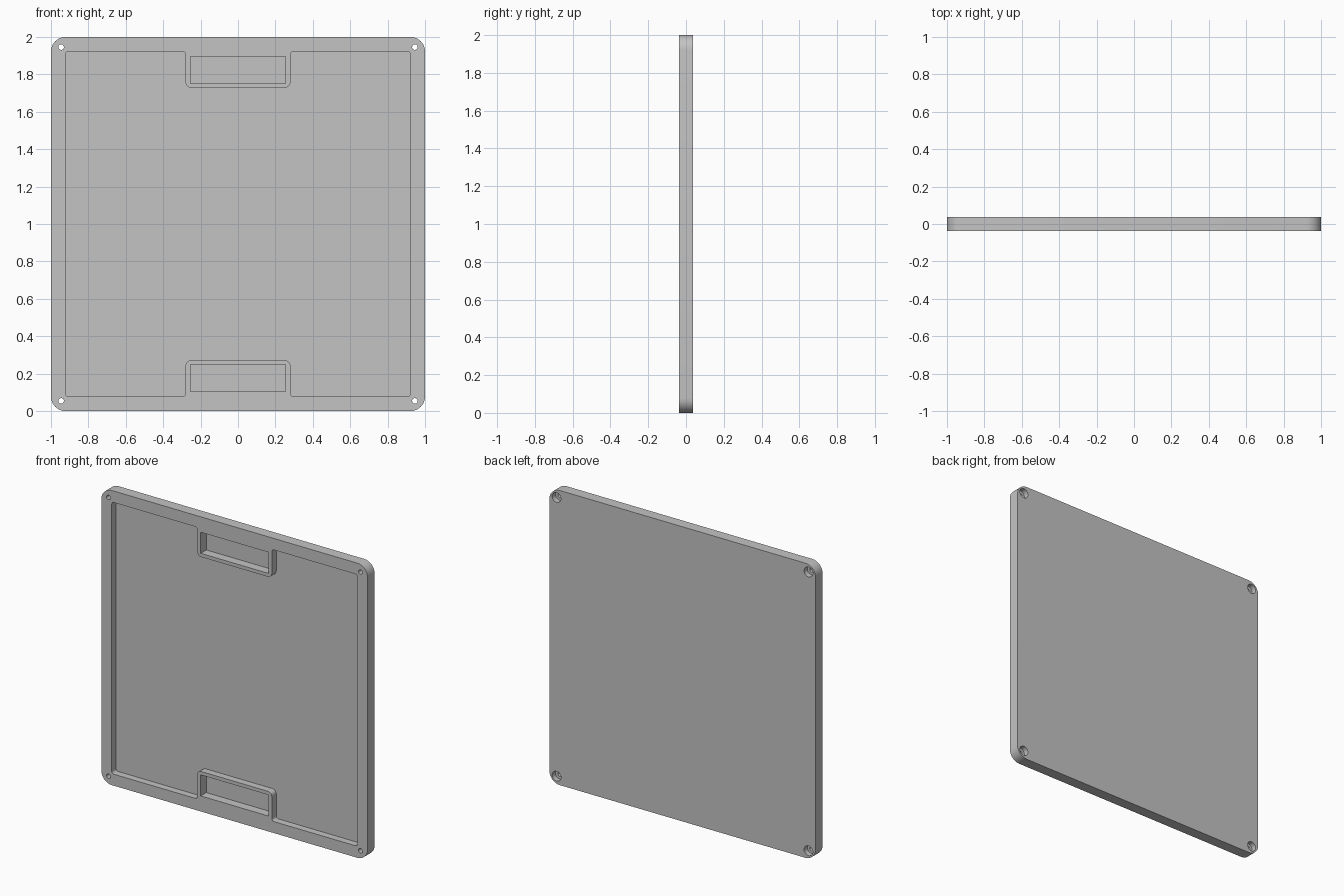
import bpy, bmesh, math
from mathutils import Vector

if "Cube" in bpy.data.objects:
    bpy.data.objects.remove(bpy.data.objects["Cube"], do_unlink=True)

HALF_T = 0.0375       # half the panel thickness
FRONT, BACK = -HALF_T, HALF_T
MID = 1.0             # height of the panel centre

grey = bpy.data.materials.new("light_grey")
grey.use_nodes = True
colour = (0.55, 0.55, 0.55, 1)
grey.diffuse_color = colour
grey.node_tree.nodes["Principled BSDF"].inputs["Base Color"].default_value = colour


def rounded(corners, steps=8):
    """Fillet each (x, z, radius) corner of a right-angled outline."""
    points = []
    for i, (x, z, r) in enumerate(corners):
        p = Vector((x, z))
        if r == 0:
            points.append(p)
            continue
        a = (Vector(corners[i - 1][:2]) - p).normalized() * r
        b = (Vector(corners[(i + 1) % len(corners)][:2]) - p).normalized() * r
        for k in range(steps + 1):
            t = k / steps * math.pi / 2
            points.append(p + a * (1 - math.sin(t)) + b * (1 - math.cos(t)))
    return points


def circle(x, z, r, n=32):
    return [Vector((x + r * math.cos(k * math.tau / n),
                    z + r * math.sin(k * math.tau / n))) for k in range(n)]


def prism(name, outlines, y0, y1):
    """Extrude flat outlines (x, height from centre) from y0 to y1."""
    bm = bmesh.new()
    for outline in outlines:
        face = bm.faces.new([bm.verts.new((p.x, y0, p.y + MID)) for p in outline])
        new = bmesh.ops.extrude_face_region(bm, geom=[face])["geom"]
        bmesh.ops.translate(bm, vec=(0, y1 - y0, 0),
                            verts=[v for v in new if isinstance(v, bmesh.types.BMVert)])
    bmesh.ops.recalc_face_normals(bm, faces=bm.faces)
    mesh = bpy.data.meshes.new(name)
    bm.to_mesh(mesh)
    bm.free()
    mesh.materials.append(grey)
    obj = bpy.data.objects.new(name, mesh)
    bpy.context.collection.objects.link(obj)
    return obj


def box(x0, x1, z0, z1, r=0):
    return rounded([(x0, z0, r), (x1, z0, r), (x1, z1, r), (x0, z1, r)])


# Panel slab with rounded corners
panel = prism("panel", [box(-1, 1, -1, 1, 0.078)], FRONT, BACK)

# Front recess, stepping around a tab at the top and the bottom
edge, tab_x, tab_z = 0.922, 0.28, 0.728
half = [(-edge, -edge, 0.016), (-tab_x, -edge, 0.016), (-tab_x, -tab_z, 0.03),
        (tab_x, -tab_z, 0.03), (tab_x, -edge, 0.016), (edge, -edge, 0.016)]
recess = rounded(half + [(-x, -z, r) for x, z, r in half])

# Rectangular pockets inside the tabs
pockets = [box(-0.254, 0.254, *span) for span in ((-0.895, -0.752), (0.752, 0.895))]

# Screw holes with wider bores at the back
spots = [(sx * 0.946, sz * 0.946) for sx in (-1, 1) for sz in (-1, 1)]

cutters = [
    prism("recess_cutter", [recess], FRONT - 0.1, FRONT + 0.048),
    prism("pocket_cutter", pockets, FRONT - 0.1, FRONT + 0.06),
    prism("hole_cutter", [circle(x, z, 0.015) for x, z in spots], FRONT - 0.1, BACK + 0.1),
    prism("bore_cutter", [circle(x, z, 0.033) for x, z in spots], BACK - 0.035, BACK + 0.1),
]
for cutter in cutters:
    cutter.hide_render = True
    cut = panel.modifiers.new(cutter.name, 'BOOLEAN')
    cut.operation = 'DIFFERENCE'
    cut.solver = 'EXACT'
    cut.object = cutter

# Bake the cuts and drop the helpers
graph = bpy.context.evaluated_depsgraph_get()
baked = bpy.data.meshes.new_from_object(panel.evaluated_get(graph))
panel.modifiers.clear()
panel.data = baked
for cutter in cutters:
    bpy.data.objects.remove(cutter, do_unlink=True)

bpy.context.view_layer.objects.active = panel
panel.select_set(True)
bpy.ops.object.shade_smooth_by_angle(angle=math.radians(30))
